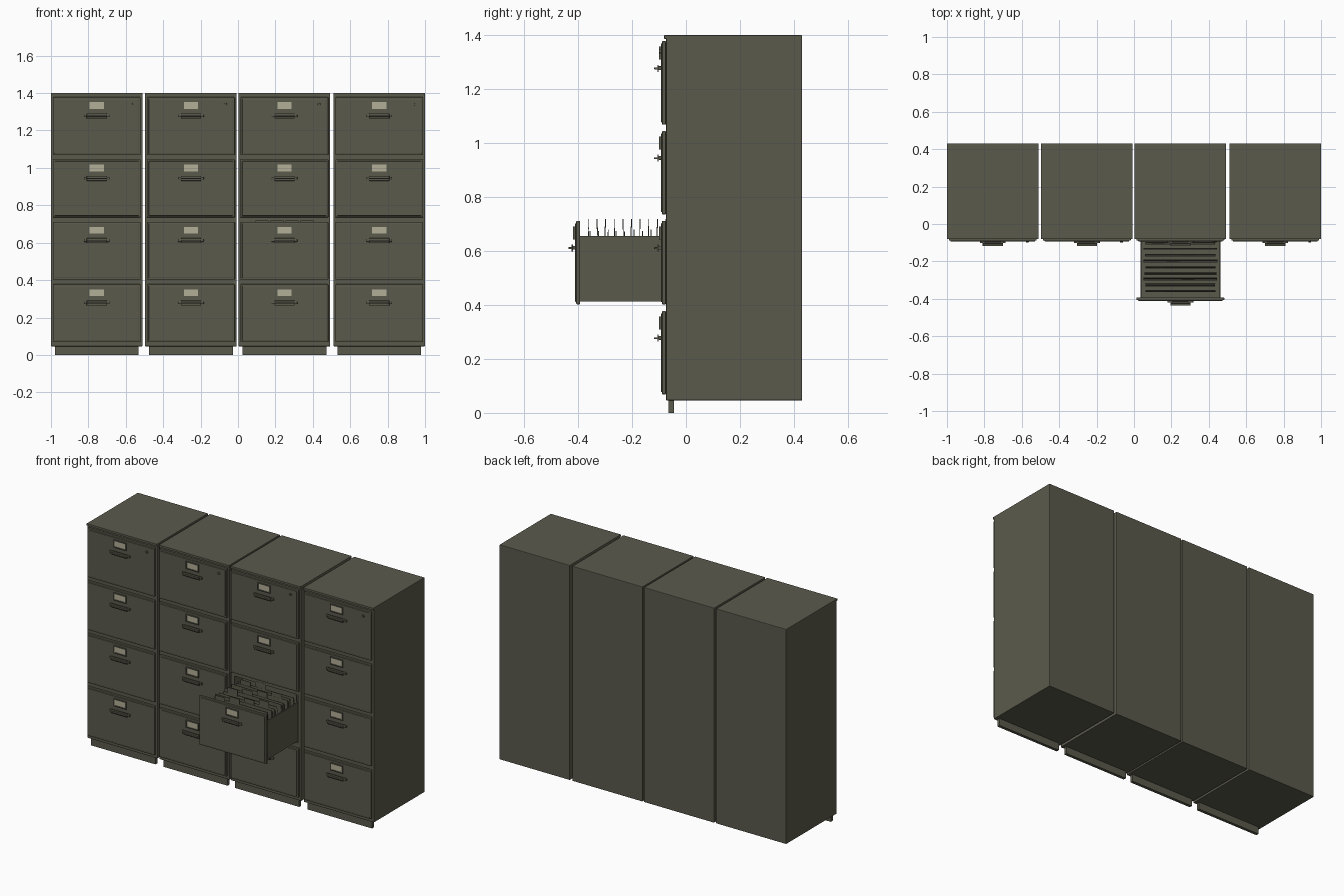
import bpy, bmesh, math, random
from mathutils import Matrix

if "Cube" in bpy.data.objects:
    bpy.data.objects.remove(bpy.data.objects["Cube"])

random.seed(4)


def material(name, rgb):
    m = bpy.data.materials.new(name)
    m.diffuse_color = (*rgb, 1)
    m.use_nodes = True
    m.node_tree.nodes["Principled BSDF"].inputs["Base Color"].default_value = m.diffuse_color
    return m


OLIVE = material("olive grey metal", (0.105, 0.102, 0.073))
CARD = material("pale label card", (0.45, 0.43, 0.31))


def make(name, boxes, mat=OLIVE, bevel=0.0, tilt=0.0):
    """One object from (x0, x1, y0, y1, z0, z1) boxes, optionally bevelled and leaned about x."""
    bm = bmesh.new()
    for x0, x1, y0, y1, z0, z1 in boxes:
        mx = Matrix.Translation(((x0 + x1) / 2, (y0 + y1) / 2, (z0 + z1) / 2))
        mx = mx @ Matrix.Rotation(tilt, 4, 'X') @ Matrix.Diagonal((x1 - x0, y1 - y0, z1 - z0, 1))
        bmesh.ops.create_cube(bm, size=1, matrix=mx)
    if bevel:
        bmesh.ops.bevel(bm, geom=bm.edges[:], offset=bevel, segments=2, profile=0.5, affect='EDGES')
    me = bpy.data.meshes.new(name)
    bm.to_mesh(me)
    bm.free()
    me.materials.append(mat)
    ob = bpy.data.objects.new(name, me)
    bpy.context.collection.objects.link(ob)
    return ob


def lock(x, y, z):
    bm = bmesh.new()
    bmesh.ops.create_cone(bm, cap_ends=True, segments=16, radius1=0.008, radius2=0.007, depth=0.012,
                          matrix=Matrix.Translation((x, y, z)) @ Matrix.Rotation(math.pi / 2, 4, 'X'))
    me = bpy.data.meshes.new("lock")
    bm.to_mesh(me)
    bm.free()
    me.materials.append(OLIVE)
    bpy.context.collection.objects.link(bpy.data.objects.new("lock", me))


def drawer_front(cx, z, y):
    """Front panel whose back lies at y, with raised field, label and handle."""
    make("drawer_front", [(cx - 0.235, cx + 0.235, y - 0.015, y, z, z + 0.31)], bevel=0.004)
    make("drawer_field", [(cx - 0.226, cx + 0.226, y - 0.019, y - 0.01, z + 0.009, z + 0.301)], bevel=0.003)
    f = y - 0.018
    lz = z + 0.265
    # label holder: four strips round a pale card
    make("label_holder", [(cx - 0.044, cx + 0.044, f - 0.008, f, lz - 0.024, lz - 0.018),
                          (cx - 0.044, cx + 0.044, f - 0.008, f, lz + 0.018, lz + 0.024),
                          (cx - 0.044, cx - 0.038, f - 0.008, f, lz - 0.018, lz + 0.018),
                          (cx + 0.038, cx + 0.044, f - 0.008, f, lz - 0.018, lz + 0.018)])
    make("label_card", [(cx - 0.038, cx + 0.038, f - 0.004, f, lz - 0.018, lz + 0.018)], CARD)
    # handle: backing strip with a projecting grip
    hz = z + 0.21
    make("handle", [(cx - 0.069, cx + 0.069, f - 0.01, f, hz - 0.007, hz + 0.007),
                    (cx - 0.054, cx + 0.054, f - 0.026, f - 0.009, hz - 0.005, hz + 0.002),
                    (cx - 0.054, cx + 0.054, f - 0.014, f - 0.009, hz - 0.014, hz + 0.012)], bevel=0.0015)


CENTRES = (-0.755, -0.252, 0.248, 0.755)
BASES = (0.068, 0.402, 0.735, 1.068)
FRONT, BACK = -0.074, 0.43
OPEN_CAB, OPEN_ROW, PULL = 2, 1, 0.318

for i, cx in enumerate(CENTRES):
    # carcass, top lip and front kick plate
    body = make("cabinet_body", [(cx - 0.245, cx + 0.245, FRONT, BACK, 0.046, 1.4)], bevel=0.003)
    make("top_lip", [(cx - 0.245, cx + 0.245, FRONT - 0.007, FRONT + 0.01, 1.386, 1.4)], bevel=0.002)
    make("kick_plate", [(cx - 0.224, cx + 0.224, -0.064, -0.045, 0, 0.05)])
    for r, z in enumerate(BASES):
        pulled = i == OPEN_CAB and r == OPEN_ROW
        drawer_front(cx, z, FRONT - (PULL if pulled else 0))
    lock(cx + 0.185, FRONT - 0.02, BASES[3] + 0.272)
    if i == OPEN_CAB:
        z = BASES[OPEN_ROW]
        cutter = make("opening_cutter", [(cx - 0.222, cx + 0.222, -0.2, 0.4, z + 0.005, z + 0.308)])
        cutter.hide_render = True
        cutter.hide_set(True)
        mod = body.modifiers.new("opening", 'BOOLEAN')
        mod.operation = 'DIFFERENCE'
        mod.solver = 'EXACT'
        mod.object = cutter

# pulled-out drawer tray
cx, z0 = CENTRES[OPEN_CAB], BASES[OPEN_ROW]
y0, y1, zt = FRONT - PULL - 0.002, 0.08, 0.655
make("drawer_tray", [(cx - 0.214, cx + 0.214, y0, y1, z0 + 0.01, z0 + 0.018),
                     (cx - 0.214, cx - 0.206, y0, y1, z0 + 0.018, zt),
                     (cx + 0.206, cx + 0.214, y0, y1, z0 + 0.018, zt),
                     (cx - 0.206, cx + 0.206, y1 - 0.008, y1, z0 + 0.018, zt)])

# hanging folders with staggered tabs
for k in range(14):
    y = -0.362 + 0.032 * k
    lean = random.uniform(-0.02, 0.02)
    w = random.uniform(0.185, 0.2)
    top = random.uniform(0.682, 0.694)
    make("folder", [(cx - w, cx + w, y - 0.0015, y + 0.0015, z0 + 0.02, top)], tilt=lean)
    make("folder_back", [(cx - w, cx + w, y + 0.006, y + 0.009, z0 + 0.02, top - 0.012)], tilt=-lean)
    tx = cx + (-0.12, -0.04, 0.04, 0.12)[k % 4]
    make("folder_tab", [(tx - 0.035, tx + 0.035, y - 0.0015, y + 0.0015, top - 0.005, 0.719)])
